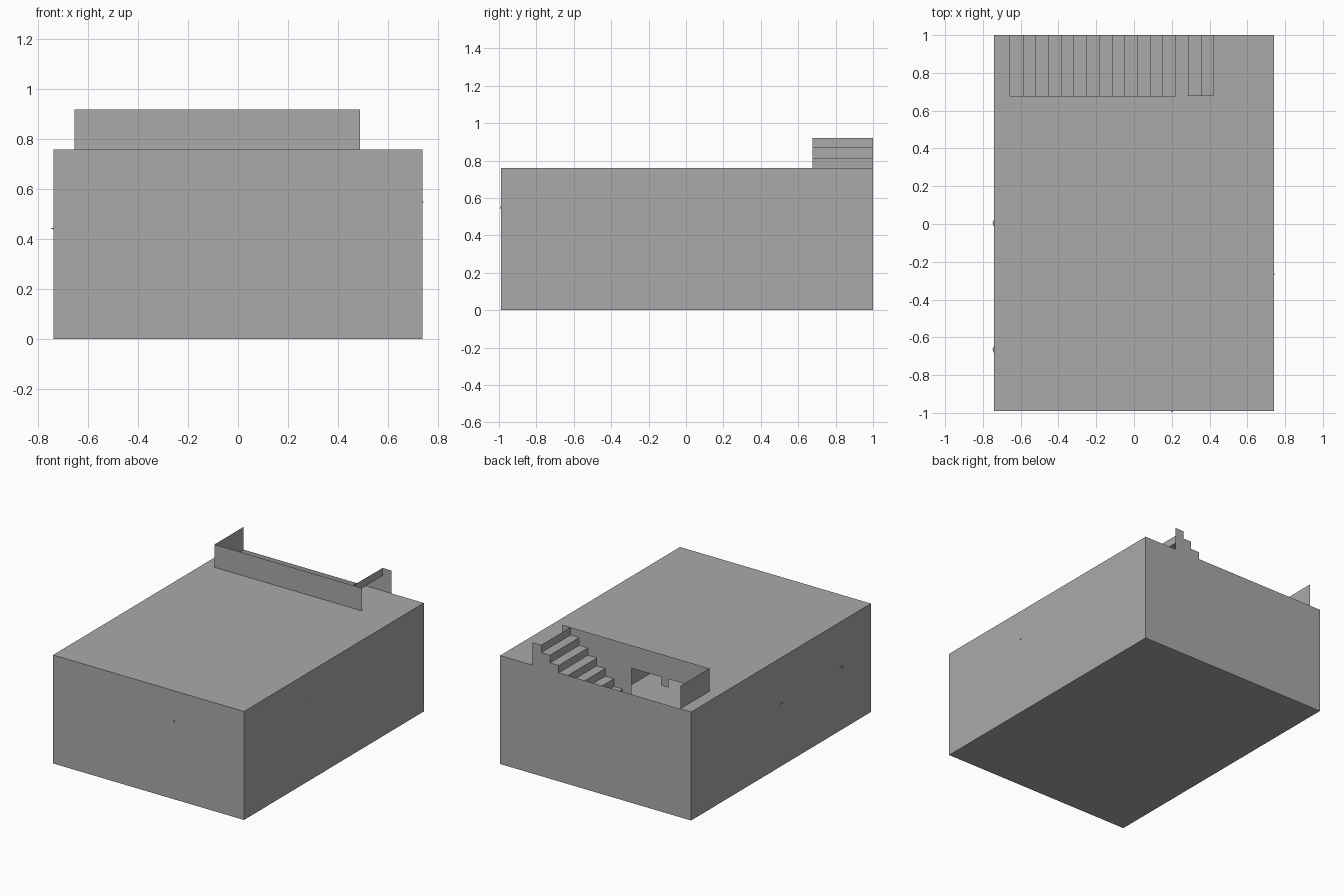
import bpy
import bmesh

cube = bpy.data.objects.get("Cube")
if cube:
    bpy.data.objects.remove(cube, do_unlink=True)

# Single plain grey for the whole building
grey = bpy.data.materials.new("plain_grey")
grey.use_nodes = True
COLOR = (0.4, 0.4, 0.4, 1)
grey.diffuse_color = COLOR
grey.node_tree.nodes["Principled BSDF"].inputs["Base Color"].default_value = COLOR

# Main dimensions
W, FRONT, BACK, ROOF = 0.74, -0.99, 1.0, 0.76
STEPS, START, END, TOP, INNER = 17, -0.656, 0.488, 0.92, 0.677
RUN, RISE = (END - START) / STEPS, TOP / STEPS


def step_x(i):
    return START + i * RUN


def finish(name, bm):
    mesh = bpy.data.meshes.new(name)
    bm.to_mesh(mesh)
    bm.free()
    mesh.materials.append(grey)
    obj = bpy.data.objects.new(name, mesh)
    bpy.context.collection.objects.link(obj)
    return obj


def panels(name, polygons):
    """Thin sheets, one face per polygon."""
    bm = bmesh.new()
    for poly in polygons:
        bm.faces.new([bm.verts.new(p) for p in poly])
    bmesh.ops.remove_doubles(bm, verts=bm.verts[:], dist=0.0001)
    return finish(name, bm)


def block(name, center, size):
    bm = bmesh.new()
    bmesh.ops.create_cube(bm, size=1)
    bmesh.ops.scale(bm, vec=size, verts=bm.verts[:])
    bmesh.ops.translate(bm, vec=center, verts=bm.verts[:])
    return finish(name, bm)


# Outer walls and floor of the hollow building
corners = [(-W, FRONT), (W, FRONT), (W, BACK), (-W, BACK)]
walls = []
for (ax, ay), (bx, by) in zip(corners, corners[1:] + corners[:1]):
    walls.append([(ax, ay, 0), (bx, by, 0), (bx, by, ROOF), (ax, ay, ROOF)])
panels("outer_walls", walls)
panels("floor", [[(x, y, 0) for x, y in reversed(corners)]])

# Roof, notched at the back for the stairwell
hole_end = step_x(13)
roof_outline = corners[:3] + [(hole_end, BACK), (hole_end, INNER),
                              (START, INNER), (START, BACK), corners[3]]
panels("roof", [[(x, y, ROOF) for x, y in roof_outline]])

# Staircase climbing towards +x; the last riser has no tread
stairs = []
for i in range(STEPS):
    x, low, high = step_x(i), i * RISE, (i + 1) * RISE
    stairs.append([(x, BACK, low), (x, INNER, low), (x, INNER, high), (x, BACK, high)])
    if i < STEPS - 1:
        nx = step_x(i + 1)
        stairs.append([(x, INNER, high), (nx, INNER, high), (nx, BACK, high), (x, BACK, high)])
panels("staircase", stairs)

# Stepped sheet closing the back of the stairs above the roof
closing = []
for i in range(14, STEPS):
    a, b, z = step_x(i), step_x(i + 1), (i + 1) * RISE
    closing.append([(b, BACK, ROOF), (a, BACK, ROOF), (a, BACK, z), (b, BACK, z)])
panels("stair_back_panel", closing)

# Guard sheets around the stairwell
panels("front_guard", [[(START, INNER, ROOF), (END, INNER, ROOF),
                        (END, INNER, TOP), (START, INNER, TOP)]])
panels("end_guard", [[(START, BACK, ROOF), (START, INNER, ROOF),
                      (START, INNER, TOP), (START, BACK, TOP)]])

# Stairwell wall below the roof, beside the upper steps
side = []
for i in range(9, 14):
    a, b, z = step_x(i), step_x(i + 1), i * RISE
    side.append([(a, INNER, z), (b, INNER, z), (b, INNER, ROOF), (a, INNER, ROOF)])
a, b = step_x(5) - 0.02, step_x(5) + 0.04
side.append([(a, INNER, ROOF - 0.06), (b, INNER, ROOF - 0.06), (b, INNER, ROOF), (a, INNER, ROOF)])
panels("stairwell_wall", side)

# Tiny fittings on the outer walls
for y in (0.005, -0.665):
    bm = bmesh.new()
    bmesh.ops.create_cone(bm, cap_ends=True, segments=12, radius1=0.018,
                          radius2=0.018, depth=0.005)
    bmesh.ops.scale(bm, vec=(0.45, 1, 1), verts=bm.verts[:])
    bmesh.ops.translate(bm, vec=(-W, y, 0.442), verts=bm.verts[:])
    finish("side_handle", bm)
for z in (0.545, 0.552):
    block("front_fitting", (0.2, FRONT, z), (0.008, 0.01, 0.004))
block("left_fitting", (W, -0.265, 0.549), (0.008, 0.008, 0.005))
